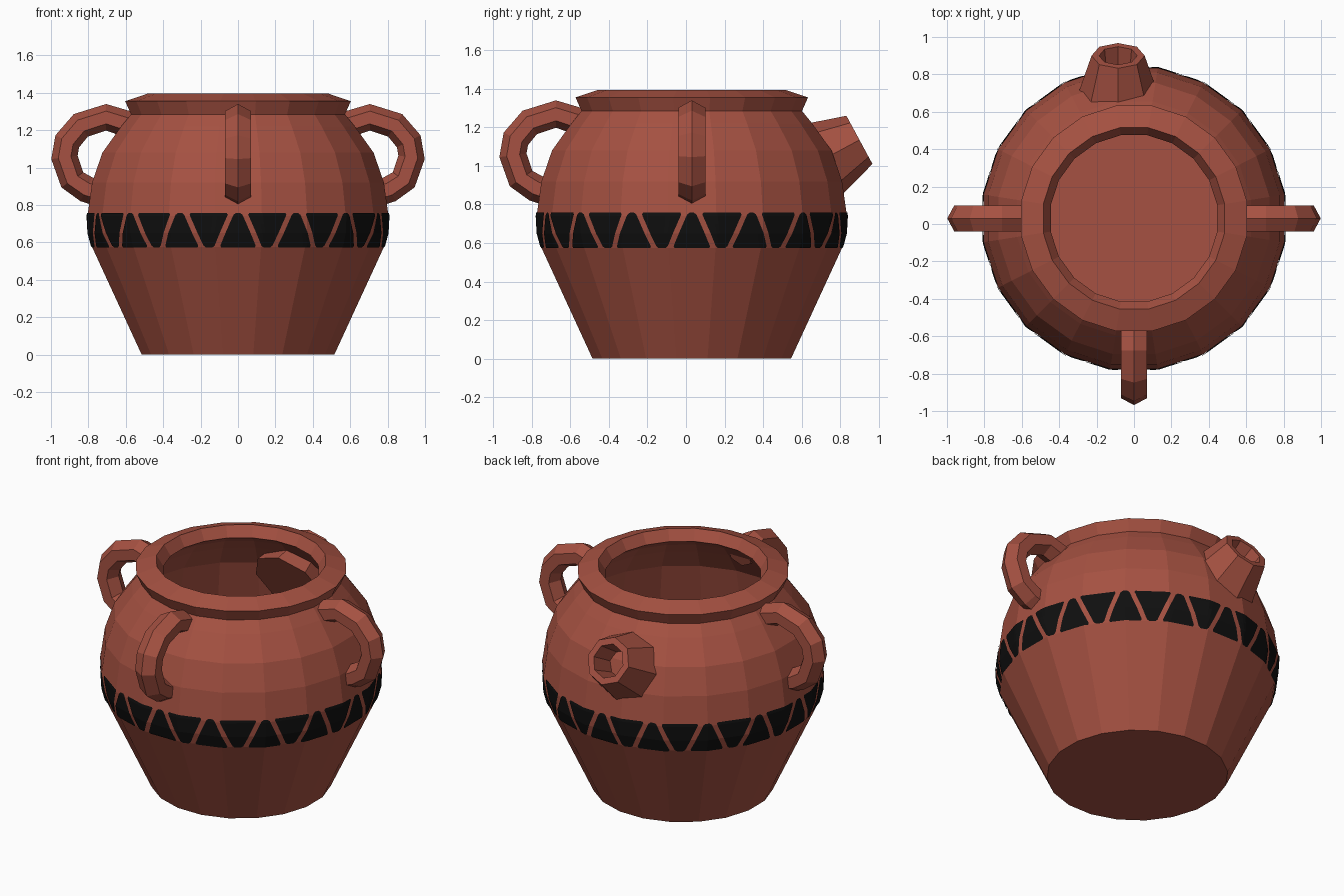
import bpy, math
from mathutils import Vector

if "Cube" in bpy.data.objects:
    bpy.data.objects.remove(bpy.data.objects["Cube"])

CY = 0.03        # pot axis sits slightly behind the origin
SIDES = 20


def material(name, rgb):
    m = bpy.data.materials.new(name)
    m.diffuse_color = (*rgb, 1)
    m.use_nodes = True
    m.node_tree.nodes["Principled BSDF"].inputs["Base Color"].default_value = m.diffuse_color
    return m


clay = material("terracotta", (0.38, 0.083, 0.054))
black = material("black_paint", (0.005, 0.005, 0.005))


def make(name, verts, faces, mat):
    me = bpy.data.meshes.new(name)
    me.from_pydata([tuple(v) for v in verts], [], faces)
    me.materials.append(mat)
    ob = bpy.data.objects.new(name, me)
    bpy.context.collection.objects.link(ob)
    return ob


def loft(name, rings, mat):
    """Skin equal-sized rings in order and cap both ends."""
    n = len(rings[0])
    verts = [v for r in rings for v in r]
    faces = [(i * n + j, i * n + (j + 1) % n, (i + 1) * n + (j + 1) % n, (i + 1) * n + j)
             for i in range(len(rings) - 1) for j in range(n)]
    last = (len(rings) - 1) * n
    faces += [tuple(reversed(range(n))), tuple(range(last, last + n))]
    return make(name, verts, faces, mat)


# Pot body: outer wall, rim lip, then inner wall down to the floor (flat-to-axis radius, z)
outer = [(0.515, 0), (0.78, 0.575), (0.80, 0.65), (0.805, 0.74), (0.78, 0.92),
         (0.725, 1.08), (0.625, 1.22), (0.572, 1.285)]
lip = [(0.603, 1.355), (0.485, 1.395), (0.445, 1.33)]
inner = [(0.53, 1.27), (0.59, 1.20), (0.69, 1.06), (0.765, 0.74), (0.74, 0.575), (0.50, 0.04)]


def pot_ring(r, z):
    big = r / math.cos(math.pi / SIDES)
    return [Vector((big * math.cos(a), CY + big * math.sin(a), z))
            for a in ((j + 0.5) * math.tau / SIDES for j in range(SIDES))]


loft("pot_body", [pot_ring(r, z) for r, z in outer + lip + inner], clay)


# Painted band of alternating triangles, laid as thin plates on the faceted wall
def wall_point(a, z):
    for (r0, z0), (r1, z1) in zip(outer, outer[1:]):
        if z <= z1:
            r = r0 + (r1 - r0) * (z - z0) / (z1 - z0)
            break
    step = math.tau / SIDES
    d = a - round(a / step) * step
    r = (r + 0.005) / math.cos(d)
    return Vector((r * math.cos(a), CY + r * math.sin(a), z))


Z0, Z1, COLS, PERIOD = 0.573, 0.757, 8, math.tau / 16
rows = [Z0, 0.583, 0.65, 0.70, 0.74, 0.748, Z1]
verts, faces = [], []
for k in range(32):
    mid = k * PERIOD / 2
    base = len(verts)
    for i, z in enumerate(rows):
        half = 0.10 - 0.08 * (z - Z0) / (Z1 - Z0)
        if k % 2:
            half = 0.157 - 0.03 - half
        if i in (0, len(rows) - 1):
            half -= 0.009          # rounded corners
        for c in range(COLS + 1):
            verts.append(wall_point(mid + half / 0.8 * (2 * c / COLS - 1), z))
    w = COLS + 1
    faces += [(base + i * w + c, base + i * w + c + 1, base + (i + 1) * w + c + 1, base + (i + 1) * w + c)
              for i in range(len(rows) - 1) for c in range(COLS)]
make("painted_triangles", verts, faces, black)

# Three loop handles: hexagonal section swept along a path (distance from axis, z)
path = [(0.57, 1.225), (0.705, 1.268), (0.84, 1.225), (0.912, 1.14), (0.927, 1.055),
        (0.885, 0.935), (0.81, 0.885), (0.745, 0.865)]
section = [(0.072, 0), (0.034, 0.07), (-0.034, 0.07), (-0.07, 0), (-0.034, -0.07), (0.034, -0.07)]


def handle(name, angle):
    out = Vector((math.cos(angle), math.sin(angle), 0))
    side = Vector((-out.y, out.x, 0))
    rings = []
    for i, (d, z) in enumerate(path):
        a, b = path[max(i - 1, 0)], path[min(i + 1, len(path) - 1)]
        t = Vector((b[0] - a[0], b[1] - a[1])).normalized()
        normal = out * -t.y + Vector((0, 0, t.x))
        centre = Vector((0, CY, z)) + out * d
        rings.append([centre + normal * p + side * q for p, q in section])
    loft(name, rings, clay)


for name, angle in (("right_handle", 0), ("left_handle", math.pi), ("front_handle", -math.pi / 2)):
    handle(name, angle)

# Spout: hollow tapered octagon tilted upward at the back
axis = Vector((0, 0.88, 0.475)).normalized()
up = Vector((0, -axis.z, axis.y))
right = Vector((1, 0, 0))
mouth = Vector((-0.085, 0.90, 1.135))


def spout_ring(back, r):
    return [mouth - axis * back + (right * -math.cos(a) + up * math.sin(a)) * r
            for a in (j * math.tau / 8 for j in range(8))]


loft("spout", [spout_ring(0.30, 0.235), spout_ring(0, 0.142), spout_ring(0, 0.102),
               spout_ring(0.24, 0.075)], clay)

# Make every shell face outward
import bmesh
for ob in bpy.data.objects:
    if ob.name != "painted_triangles":
        bm = bmesh.new()
        bm.from_mesh(ob.data)
        bmesh.ops.recalc_face_normals(bm, faces=bm.faces)
        bm.to_mesh(ob.data)
        bm.free()
